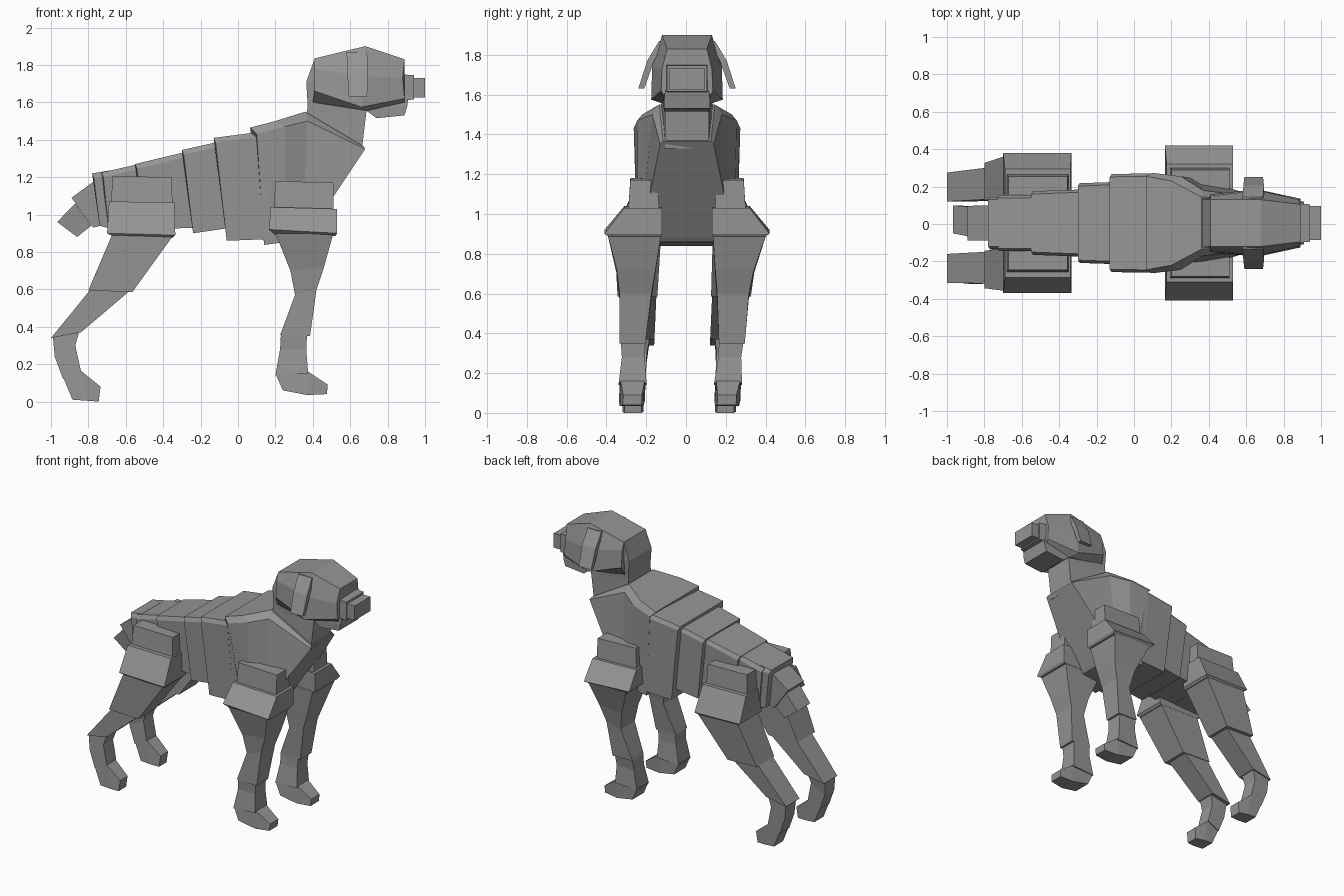
import bpy, bmesh

grey = bpy.data.materials.new("stone_grey")
grey.diffuse_color = (0.30, 0.30, 0.30, 1)


def loft(name, rings, place=lambda y, z: y + 0.005):
    """Skin flat-faced rings; each ring lists (x, z, y_near, y_far) edges in order."""
    bm = bmesh.new()
    loops = []
    for ring in rings:
        pts = [(x, y1, z) for x, z, y0, y1 in ring]
        pts += [(x, y0, z) for x, z, y0, y1 in reversed(ring)]
        loops.append([bm.verts.new((x, place(y, z), z)) for x, y, z in pts])
    n = len(loops[0])
    for a, b in zip(loops, loops[1:]):
        for i in range(n):
            j = (i + 1) % n
            bm.faces.new((a[i], a[j], b[j], b[i]))
    bm.faces.new(loops[0])
    bm.faces.new(loops[-1])
    bmesh.ops.recalc_face_normals(bm, faces=bm.faces)
    mesh = bpy.data.meshes.new(name)
    bm.to_mesh(mesh)
    bm.free()
    mesh.materials.append(grey)
    ob = bpy.data.objects.new(name, mesh)
    bpy.context.collection.objects.link(ob)
    return ob


def body(name, *rings):
    """Symmetric loft; each ring lists (x, z, half_width)."""
    return loft(name, [[(x, z, -w, w) for x, z, w in r] for r in rings])


def segment(name, *ends):
    """Torso slab with a small bevel along its upper edges."""
    body(name, *[[(xt, zt, w - .015), (xt + .01, zt - .025, w), (xb, zb, w * .95)]
                 for xt, zt, xb, zb, w in ends])


# Overlapping torso segments, rump to ribs
segment("rump_segment", (-.78, 1.22, -.74, .94, .14), (-.69, 1.235, -.66, .92, .14))
segment("hip_segment", (-.73, 1.225, -.69, .91, .15), (-.53, 1.27, -.46, .92, .15))
segment("waist_segment", (-.55, 1.27, -.50, .92, .17), (-.28, 1.335, -.22, .93, .18))
segment("belly_segment", (-.30, 1.345, -.24, .90, .213), (-.10, 1.39, -.03, .93, .22))
segment("rib_segment", (-.13, 1.41, -.06, .86, .262), (.10, 1.44, .20, .87, .266))

# Chest with vertical flanks and one flat sloping front
body("chest", [(.065, 1.465, .25), (.10, 1.43, .268), (.14, .838, .25)],
     [(.20, 1.50, .225), (.25, 1.47, .25), (.25, .852, .245)],
     [(.36, 1.55, .14), (.37, 1.50, .175), (.35, .86, .235)],
     [(.67, 1.365, .12), (.68, 1.35, .135), (.37, .885, .23)])
body("neck", [(.36, 1.50, .13), (.66, 1.33, .11)], [(.38, 1.62, .125), (.69, 1.58, .11)])

# Head
body("back_of_head", [(.375, 1.54, .125), (.60, 1.54, .115)], [(.365, 1.71, .13), (.60, 1.71, .13)],
     [(.41, 1.835, .125), (.60, 1.84, .12)])
body("skull", [(.41, 1.835, .125), (.41, 1.78, .145), (.41, 1.66, .155), (.40, 1.60, .125)],
     [(.68, 1.90, .125), (.66, 1.74, .175), (.66, 1.575, .18), (.69, 1.555, .12)],
     [(.89, 1.83, .10), (.88, 1.73, .125), (.89, 1.62, .13), (.89, 1.60, .12)])
body("jaw", [(.66, 1.61, .12), (.68, 1.56, .12), (.74, 1.515, .115)],
     [(.91, 1.62, .11), (.905, 1.58, .115), (.89, 1.53, .115)])
body("muzzle", [(.87, 1.75, .105), (.87, 1.61, .105)], [(.94, 1.745, .10), (.94, 1.615, .10)])
body("nose", [(.93, 1.73, .09), (.93, 1.625, .09)], [(1, 1.73, .09), (1, 1.625, .09)])

# Tail, the tip bent slightly to one side
body("tail_base", [(-.74, 1.20, .095), (-.70, .95, .09)], [(-.89, 1.09, .092), (-.775, .93, .088)])
loft("tail_tip", [[(-.87, 1.06, -.075, .085), (-.785, .94, -.075, .08)],
                  [(-.967, .96, -.055, .095), (-.86, .88, -.055, .09)]])

for side, s in (("left", 1), ("right", -1)):
    def part(name, *rings):
        # Upper limb pieces, mirrored across the body
        loft(f"{side}_{name}", rings, lambda y, z: s * y + .005)

    def limb(name, *rings):
        # Lower limbs lean slightly to one side
        loft(f"{side}_{name}", rings, lambda y, z: s * y + .005 - .04 * max(0, 1 - z / .9))

    part("ear", [(.58, 1.87, .11, .14), (.69, 1.87, .11, .14)],
         [(.585, 1.77, .165, .20), (.695, 1.77, .165, .20)],
         [(.59, 1.63, .215, .245), (.69, 1.63, .215, .245)])

    # Shoulder plates
    part("shoulder_pad", [(.20, 1.18, .15, .285), (.51, 1.17, .15, .285)],
         [(.19, 1.02, .14, .295), (.51, 1.02, .14, .295)])
    part("shoulder_flare", [(.175, 1.04, .125, .315), (.53, 1.03, .125, .315)],
         [(.165, .92, .125, .415), (.53, .90, .125, .415)],
         [(.20, .89, .13, .39), (.52, .885, .13, .39)])

    # Front leg
    limb("front_upper_leg", [(.20, .90, .13, .40), (.51, .90, .13, .40)],
         [(.28, .70, .15, .345), (.46, .72, .15, .345)],
         [(.305, .57, .165, .325), (.42, .60, .165, .325)],
         [(.225, .355, .185, .315), (.385, .35, .185, .315)])
    limb("front_lower_leg", [(.23, .37, .185, .31), (.37, .37, .185, .31)],
         [(.225, .28, .185, .30), (.365, .28, .185, .30)],
         [(.20, .14, .17, .31), (.375, .15, .17, .31)])
    limb("front_paw", [(.20, .15, .175, .305), (.24, .06, .175, .305)],
         [(.375, .16, .18, .30), (.37, .035, .18, .30)],
         [(.48, .09, .19, .285), (.475, .04, .19, .285)])

    # Hip plates
    part("hip_pad", [(-.67, 1.205, .12, .25), (-.355, 1.20, .12, .25)],
         [(-.68, 1.05, .12, .262), (-.35, 1.05, .12, .262)])
    part("hip_flare", [(-.69, 1.07, .12, .29), (-.34, 1.065, .12, .29)],
         [(-.70, .90, .125, .375), (-.335, .89, .125, .375)],
         [(-.67, .885, .13, .36), (-.35, .875, .13, .36)])

    # Rear leg
    limb("rear_thigh", [(-.67, .90, .13, .365), (-.345, .89, .13, .365)],
         [(-.80, .595, .135, .335), (-.565, .585, .135, .335)])
    limb("rear_shin", [(-.78, .61, .14, .31), (-.575, .595, .14, .31)],
         [(-1, .34, .14, .295), (-.84, .37, .14, .295)])
    limb("rear_hock", [(-.99, .35, .165, .285), (-.85, .37, .165, .285)],
         [(-.98, .24, .175, .285), (-.87, .30, .175, .285)],
         [(-.935, .12, .175, .285), (-.84, .165, .175, .285)])
    limb("rear_paw", [(-.935, .13, .18, .285), (-.885, .01, .18, .285)],
         [(-.84, .165, .18, .285), (-.81, .005, .18, .285)],
         [(-.735, .08, .19, .275), (-.745, 0, .19, .275)])
